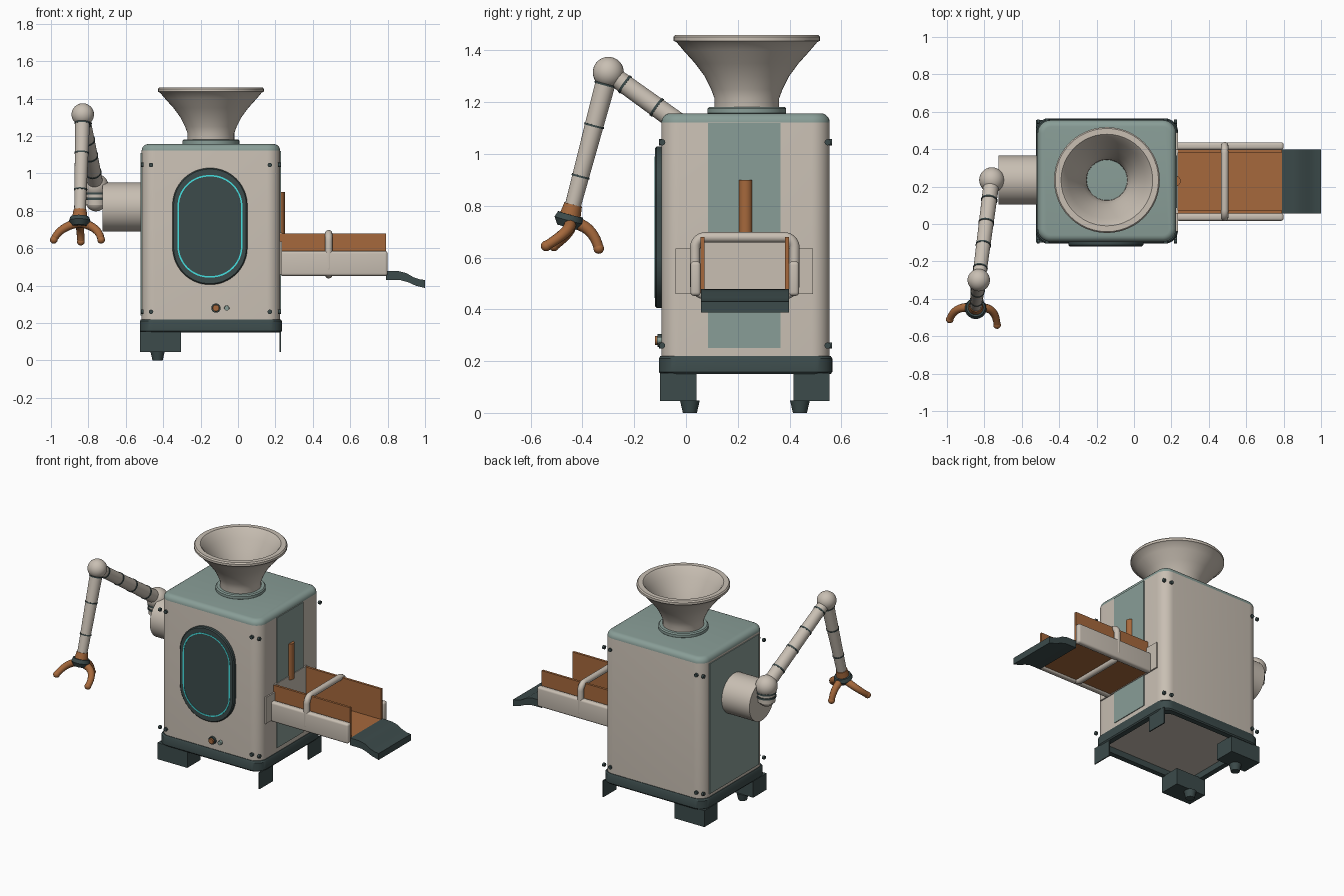
import bpy, bmesh, math
from mathutils import Vector, Matrix

if "Cube" in bpy.data.objects:
    bpy.data.objects.remove(bpy.data.objects["Cube"])


def mat(name, rgb):
    m = bpy.data.materials.new(name)
    m.diffuse_color = (*rgb, 1)
    m.use_nodes = True
    m.node_tree.nodes["Principled BSDF"].inputs["Base Color"].default_value = m.diffuse_color
    return m


BEIGE = mat("warm beige", (0.58, 0.52, 0.45))
SAGE = mat("sage green", (0.25, 0.34, 0.31))
DARK = mat("dark slate", (0.045, 0.07, 0.07))
ORANGE = mat("burnt orange", (0.38, 0.14, 0.045))
CYAN = mat("cyan glow", (0.06, 0.75, 0.75))

CX, CY = -0.145, 0.23          # body centre
HX, HY = 0.37, 0.325           # body half sizes


def finish(name, bm, m, angle=35):
    bmesh.ops.remove_doubles(bm, verts=bm.verts, dist=1e-5)
    bmesh.ops.recalc_face_normals(bm, faces=bm.faces)
    me = bpy.data.meshes.new(name)
    bm.to_mesh(me)
    bm.free()
    me.materials.append(m)
    ob = bpy.data.objects.new(name, me)
    bpy.context.collection.objects.link(ob)
    bpy.ops.object.select_all(action='DESELECT')
    bpy.context.view_layer.objects.active = ob
    ob.select_set(True)
    bpy.ops.object.shade_smooth_by_angle(angle=math.radians(angle))
    return ob


def box(name, lo, hi, m, bevel=0.0):
    bm = bmesh.new()
    bmesh.ops.create_cube(bm, size=1)
    lo, hi = Vector(lo), Vector(hi)
    for v in bm.verts:
        v.co = Vector([(lo[i] + hi[i]) / 2 + v.co[i] * (hi[i] - lo[i]) for i in range(3)])
    if bevel:
        bmesh.ops.bevel(bm, geom=bm.edges[:], offset=bevel, segments=4, profile=0.5, affect='EDGES')
    return finish(name, bm, m)


def loft(name, rings, m, cyclic=False, angle=35):
    bm = bmesh.new()
    rows = [[bm.verts.new(p) for p in r] for r in rings]
    n = len(rows[0])
    pairs = list(zip(rows, rows[1:])) + ([(rows[-1], rows[0])] if cyclic else [])
    for a, b in pairs:
        for i in range(n):
            bm.faces.new((a[i], a[(i + 1) % n], b[(i + 1) % n], b[i]))
    if not cyclic:
        bm.faces.new(rows[0])
        bm.faces.new(rows[-1])
    return finish(name, bm, m, angle)


def rounded(cx, cy, hx, hy, r, z, seg=8):
    """Rounded rectangle ring at height z."""
    pts = []
    for k, (sx, sy) in enumerate(((1, 1), (-1, 1), (-1, -1), (1, -1))):
        for i in range(seg + 1):
            a = math.pi / 2 * (k + i / seg)
            pts.append(Vector((cx + sx * (hx - r) + r * math.cos(a),
                               cy + sy * (hy - r) + r * math.sin(a), z)))
    return pts


def rod(name, a, b, r1, r2, m, n=24):
    a, b = Vector(a), Vector(b)
    q = (b - a).to_track_quat('Z', 'Y')
    ring = lambda c, r: [c + q @ Vector((r * math.cos(t), r * math.sin(t), 0))
                         for t in (2 * math.pi * i / n for i in range(n))]
    return loft(name, [ring(a, r1), ring(b, r2)], m)


def ball(name, c, r, m):
    bm = bmesh.new()
    bmesh.ops.create_uvsphere(bm, u_segments=28, v_segments=16, radius=r,
                              matrix=Matrix.Translation(c))
    return finish(name, bm, m)


def lathe(name, prof, c, m, n=48):
    rings = [[Vector((c[0] + r * math.cos(2 * math.pi * i / n),
                      c[1] + r * math.sin(2 * math.pi * i / n), z)) for i in range(n)]
             for r, z in prof]
    return loft(name, rings, m, cyclic=True)


def tube(name, pts, r, m, cyclic=False, radii=None):
    cu = bpy.data.curves.new(name, 'CURVE')
    cu.dimensions = '3D'
    cu.bevel_depth, cu.bevel_resolution, cu.use_fill_caps = r, 4, True
    sp = cu.splines.new('POLY')
    sp.points.add(len(pts) - 1)
    for i, p in enumerate(pts):
        sp.points[i].co = (*p, 1)
        sp.points[i].radius = radii[i] if radii else 1
    sp.use_cyclic_u = cyclic
    tmp = bpy.data.objects.new(name, cu)
    bm = bmesh.new()
    bpy.context.collection.objects.link(tmp)
    bpy.context.view_layer.update()
    bm.from_mesh(tmp.evaluated_get(bpy.context.evaluated_depsgraph_get()).to_mesh())
    bpy.data.objects.remove(tmp)
    return finish(name, bm, m, 50)


# Body with a sage cap, coloured by height
R = 0.035
rings = [rounded(CX, CY, HX, HY, 0.07, z) for z in (0.19, 1.122)]
for i in range(6):
    a = math.pi / 2 * i / 5
    d = R * (1 - math.cos(a))
    rings.append(rounded(CX, CY, HX - d, HY - d, 0.07 - d, 1.122 + R * math.sin(a)))
body = loft("body", rings, BEIGE)
body.data.materials.append(SAGE)
for p in body.data.polygons:
    p.material_index = int(p.center.z > 1.123)

# Hollow base rim
loft("base_rim", [rounded(CX, CY, HX + d, HY + d, 0.07, z) for d, z in
                  ((0.004, 0.15), (0.01, 0.158), (0.01, 0.21), (0.004, 0.22),
                   (-0.03, 0.22), (-0.03, 0.15))], DARK, cyclic=True)

# Legs: blocks with feet on the left, thin plates on the right
for tag, y0, y1, fy in (("front", -0.1, 0.04, 0.015), ("back", 0.415, 0.555, 0.44)):
    box(tag + "_left_leg", (-0.525, y0, 0.045), (-0.305, y1, 0.155), DARK)
    rod(tag + "_left_foot", (-0.43, fy, 0), (-0.43, fy, 0.047), 0.027, 0.038, DARK)
    box(tag + "_right_leg", (0.222, y0, 0.045), (0.229, y1, 0.155), DARK)

# Side panels
box("right_panel", (0.22, 0.085, 0.25), (0.23, 0.365, 1.12), SAGE)
box("left_panel", (-0.52, -0.03, 0.24), (-0.51, 0.49, 1.11), SAGE)
tube("slot_handle", [(0.222, 0.23, 0.66), (0.222, 0.23, 0.9)], 0.028, ORANGE).scale = (1, 1, 1)

# Corner bolts on all four sides
for z in (0.26, 1.045):
    for x in (-0.465, 0.17):
        rod("front_bolt", (x, -0.105, z), (x, -0.09, z), 0.012, 0.012, DARK, 12)
        rod("back_bolt", (x, 0.55, z), (x, 0.563, z), 0.012, 0.012, DARK, 12)
    for y in (-0.092, 0.547):
        rod("right_bolt", (0.215, y, z), (0.229, y, z), 0.012, 0.012, DARK, 12)
        rod("left_bolt", (-0.519, y, z), (-0.505, y, z), 0.012, 0.012, DARK, 12)


# Front window: frame plus glowing outline
def upright(ring):
    return [Vector((p.x, p.z, p.y)) for p in ring]


loft("window", [upright(rounded(-0.15, 0.717, 0.2 - d, 0.312 - d, 0.199 - d, y, 16))
                for d, y in ((0, -0.09), (0, -0.113), (0.006, -0.119), (0.02, -0.119))], DARK)
loft("window_glow", [upright(rounded(-0.15, 0.717, h, h + 0.1, h - 0.005, y, 16))
                     for h, y in ((0.174, -0.118), (0.174, -0.121), (0.166, -0.121), (0.166, -0.118))],
     CYAN, cyclic=True)

# Buttons
rod("large_button_ring", (-0.118, -0.09, 0.28), (-0.118, -0.11, 0.28), 0.025, 0.025, DARK)
rod("large_button", (-0.118, -0.1, 0.28), (-0.118, -0.12, 0.28), 0.019, 0.017, ORANGE)
rod("small_button", (-0.06, -0.09, 0.28), (-0.06, -0.112, 0.28), 0.014, 0.013, SAGE)

# Hopper funnel and its collar
C = (CX, 0.235)
lathe("hopper", [(0.125, 1.165), (0.125, 1.215), (0.138, 1.25), (0.163, 1.3), (0.2, 1.35),
                 (0.245, 1.4), (0.272, 1.432), (0.283, 1.437), (0.283, 1.452), (0.276, 1.46),
                 (0.245, 1.46), (0.235, 1.45), (0.205, 1.4), (0.165, 1.335), (0.13, 1.26),
                 (0.11, 1.21), (0.108, 1.165)], C, BEIGE)
lathe("hopper_collar", [(0.145, 1.15), (0.152, 1.158), (0.152, 1.175), (0.145, 1.182),
                        (0.11, 1.182), (0.11, 1.15)], C, SAGE)

# Conveyor tray with rails, hoop and mounting plate
box("tray_plate", (0.222, -0.04, 0.46), (0.234, 0.49, 0.635), BEIGE)
box("tray_backing", (0.222, 0.06, 0.46), (0.234, 0.395, 0.685), BEIGE)
box("tray_floor", (0.225, 0.055, 0.463), (0.79, 0.397, 0.478), ORANGE)
for tag, s in (("front", -1), ("back", 1)):
    y = 0.227 + s * 0.163
    box(tag + "_tray_wall", (0.225, y - 0.008, 0.465), (0.79, y + 0.008, 0.68), ORANGE)
    y = 0.227 + s * 0.19
    box(tag + "_tray_rail", (0.225, y - 0.02, 0.452), (0.8, y + 0.02, 0.585), BEIGE, 0.014)
tube("tray_hoop", [(0.485, p.x, p.y) for p in rounded(0.227, 0.568, 0.192, 0.11, 0.04, 0)],
     0.02, BEIGE, True)

# Curved discharge chute
side = ((0.79, 0.478), (0.86, 0.477), (0.9, 0.467), (0.94, 0.444), (0.97, 0.434), (1, 0.43),
        (1, 0.387), (0.95, 0.4), (0.91, 0.418), (0.87, 0.429), (0.79, 0.43))
loft("chute", [[Vector((x, y, z)) for x, z in side] for y in (0.057, 0.397)], DARK)

# Robot arm: shoulder, elbow and wrist
S, E, W = Vector((-0.76, 0.235, 0.93)), Vector((-0.83, -0.3, 1.315)), Vector((-0.845, -0.437, 0.8))
rod("shoulder_drum", (-0.51, 0.235, 0.82), (-0.725, 0.235, 0.82), 0.131, 0.131, BEIGE, 48)
ball("shoulder_ball", S, 0.068, BEIGE)
rod("shoulder_stem", S, (-0.76, 0.235, 0.83), 0.055, 0.055, BEIGE)
ball("shoulder_cup", (-0.76, 0.235, 0.852), 0.055, BEIGE)
for z in (0.865, 0.892):
    rod("shoulder_ring", (-0.76, 0.235, z - 0.006), (-0.76, 0.235, z + 0.006), 0.06, 0.06, DARK)
ball("elbow_ball", E, 0.06, BEIGE)
for tag, a, b, r1, r2, cuts in (("upper_arm", S, E, 0.042, 0.036, (0.2, 0.43, 0.65, 0.88)),
                                ("forearm", E, W, 0.04, 0.031, (0.09, 0.4, 0.78))):
    rod(tag, a, b, r1, r2, BEIGE)
    for t in cuts:
        r = r1 + (r2 - r1) * t + 0.003
        rod(tag + "_ring", a.lerp(b, t - 0.007), a.lerp(b, t + 0.007), r, r, DARK)

# Gripper: collar, ring and three curved fingers
D = (W - E).normalized()
rod("wrist_collar", W - D * 0.005, W + D * 0.045, 0.035, 0.042, ORANGE)
rod("wrist_upper_ring", W + D * 0.035, W + D * 0.058, 0.05, 0.058, DARK)
rod("wrist_lower_ring", W + D * 0.058, W + D * 0.085, 0.058, 0.04, DARK)
P0 = W + D * 0.065
for tag, mid, tip in (("left", (-0.955, -0.425, 0.715), (-0.985, -0.51, 0.645)),
                      ("right", (-0.74, -0.425, 0.715), (-0.732, -0.54, 0.645)),
                      ("rear", (-0.845, -0.36, 0.73), (-0.84, -0.337, 0.635))):
    mid, tip = Vector(mid), Vector(tip)
    ts = [i / 10 for i in range(11)]
    pts = [P0 * (1 - t) ** 2 + mid * 2 * t * (1 - t) + tip * t * t for t in ts]
    tube(tag + "_finger", pts, 0.025, ORANGE, radii=[1 - 0.25 * t for t in ts])
    ball(tag + "_fingertip", tip, 0.0205, ORANGE)
